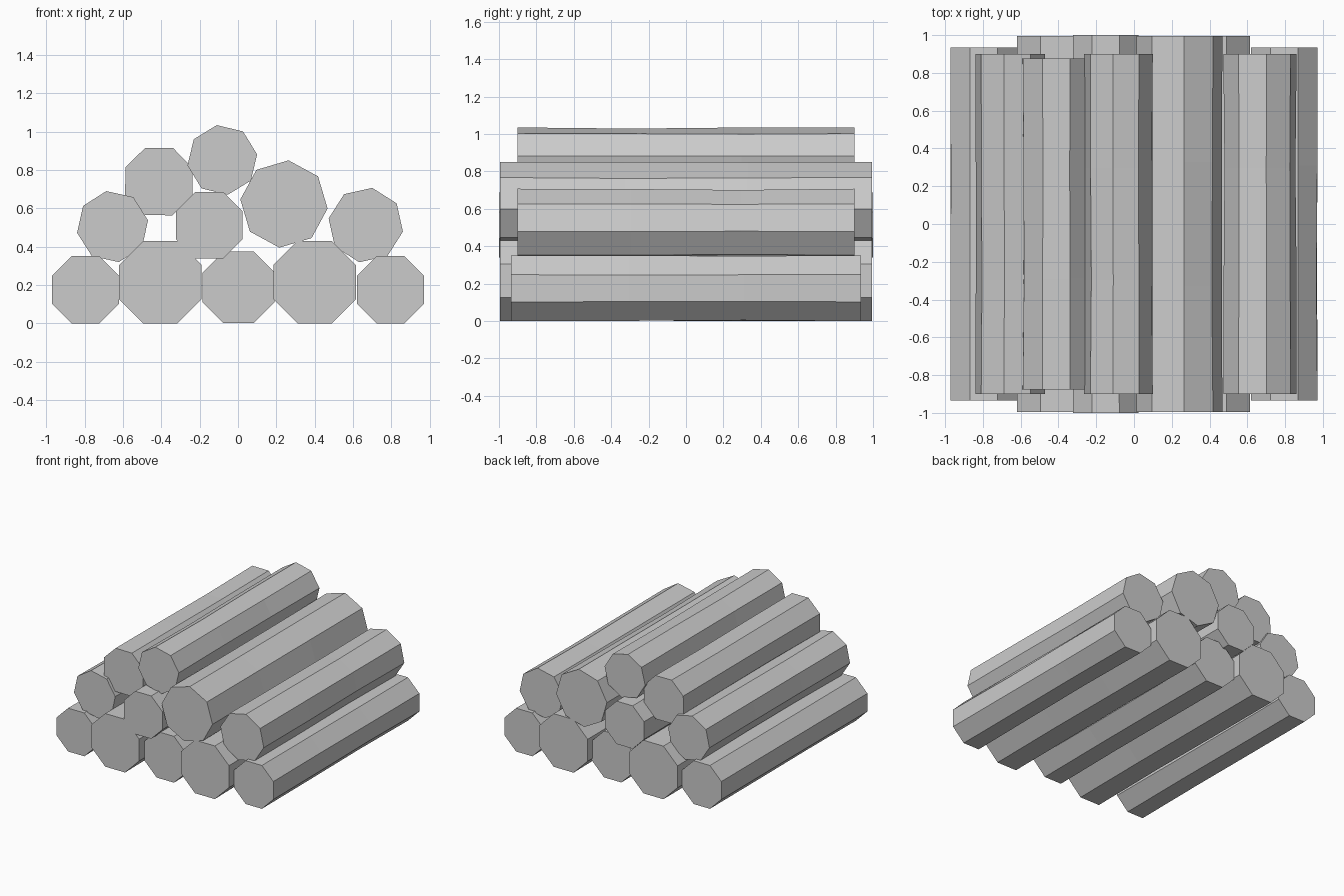
import bpy, bmesh, math, random

if "Cube" in bpy.data.objects:
    bpy.data.objects.remove(bpy.data.objects["Cube"])

random.seed(4)

# name, centre x, centre z, corner radius, first corner angle (deg), half length
LOGS = [
    ("bottom_log_1", -0.796, 0.175, 0.190, 22.5, 0.935),
    ("bottom_log_2", -0.405, 0.215, 0.233, 22.5, 0.995),
    ("bottom_log_3", 0.003, 0.188, 0.203, 22.5, 0.935),
    ("bottom_log_4", 0.400, 0.215, 0.233, 22.5, 0.995),
    ("bottom_log_5", 0.796, 0.175, 0.190, 22.5, 0.935),
    ("middle_log_1", -0.655, 0.505, 0.188, 10, 0.90),
    ("middle_log_2", -0.150, 0.512, 0.188, 22.5, 1.00),
    ("middle_log_3", 0.240, 0.623, 0.229, -6, 0.995),
    ("middle_log_4", 0.667, 0.513, 0.197, -10, 0.90),
    ("upper_log", -0.413, 0.740, 0.190, 22, 0.875),
    ("top_log", -0.082, 0.853, 0.184, 9, 0.90),
]
SIDES = 8


def make_log(name, cx, cz, radius, turn, half):
    bm = bmesh.new()
    rings = []
    # four octagon rings, the inner two slightly uneven like hewn wood
    for t in (-1, -0.33, 0.33, 1):
        ring = []
        for i in range(SIDES):
            a = math.radians(turn) + math.tau * i / SIDES
            r = radius * (1 if abs(t) == 1 else 1 - random.uniform(0, 0.035))
            ring.append(bm.verts.new((cx + r * math.cos(a), half * t,
                                      cz + r * math.sin(a))))
        rings.append(ring)
    # bark sides
    for a, b in zip(rings, rings[1:]):
        for i in range(SIDES):
            j = (i + 1) % SIDES
            bm.faces.new((a[i], a[j], b[j], b[i]))
    # sawn ends
    bm.faces.new(rings[0])
    bm.faces.new(rings[-1][::-1])
    bmesh.ops.recalc_face_normals(bm, faces=bm.faces)
    mesh = bpy.data.meshes.new(name)
    bm.to_mesh(mesh)
    bm.free()
    bpy.context.collection.objects.link(bpy.data.objects.new(name, mesh))


for log in LOGS:
    make_log(*log)
